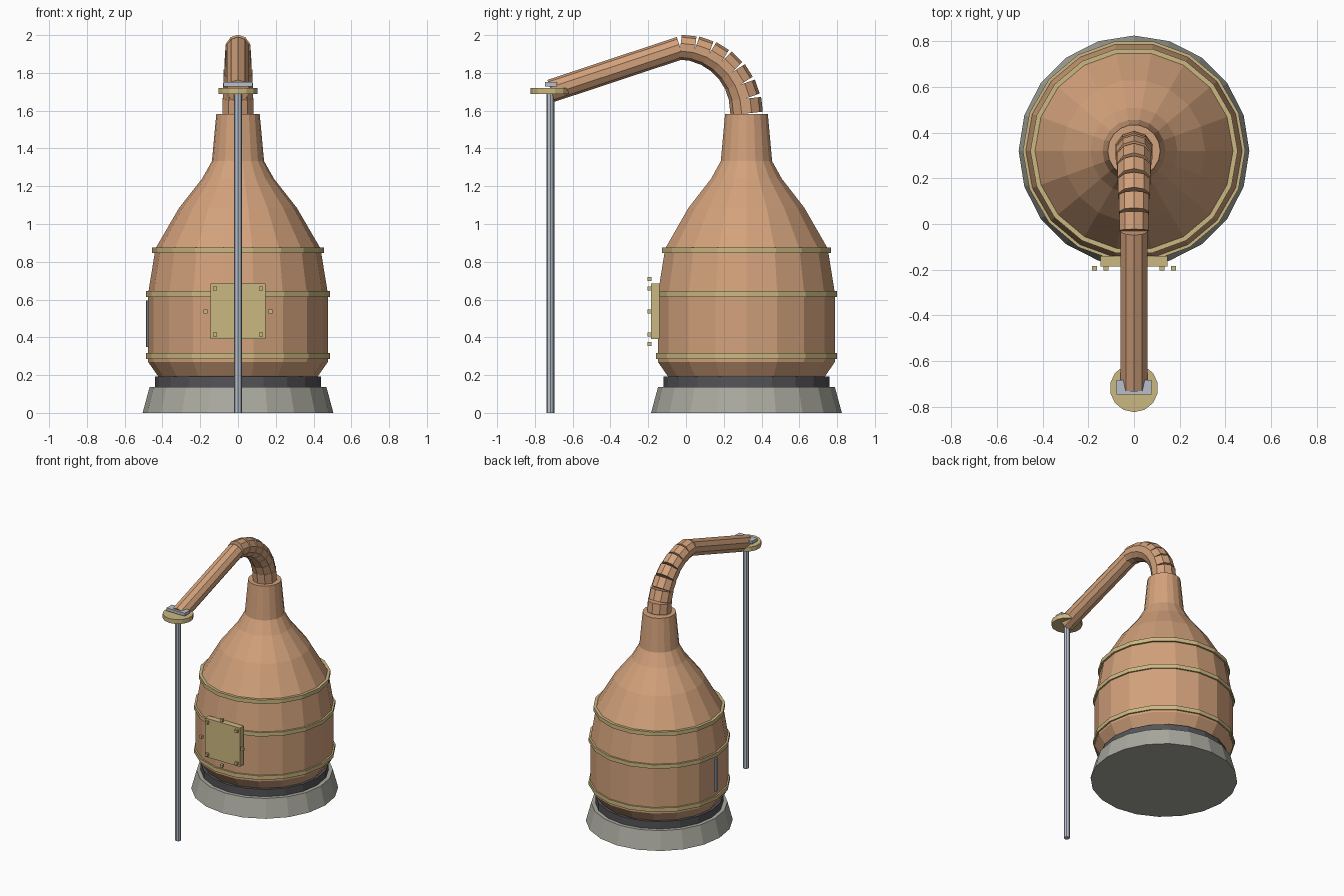
import bpy, bmesh, math
from mathutils import Vector, Matrix

if "Cube" in bpy.data.objects:
    bpy.data.objects.remove(bpy.data.objects["Cube"], do_unlink=True)


def material(name, rgb):
    m = bpy.data.materials.new(name)
    m.use_nodes = True
    m.diffuse_color = (*rgb, 1)
    m.node_tree.nodes["Principled BSDF"].inputs["Base Color"].default_value = (*rgb, 1)
    return m


COPPER = material("copper", (0.65, 0.36, 0.20))
BRASS = material("brass", (0.60, 0.48, 0.22))
STONE = material("stone", (0.40, 0.40, 0.35))
IRON = material("dark_iron", (0.09, 0.09, 0.10))
STEEL = material("steel", (0.48, 0.53, 0.60))
GLASS = material("gauge_glass", (0.26, 0.33, 0.40))

POT_Y = 0.32      # axis of the pot
POLE_Y = -0.718   # axis of the support pole


def finish(name, bm, mat):
    bmesh.ops.recalc_face_normals(bm, faces=bm.faces)
    mesh = bpy.data.meshes.new(name)
    bm.to_mesh(mesh)
    bm.free()
    mesh.materials.append(mat)
    obj = bpy.data.objects.new(name, mesh)
    bpy.context.scene.collection.objects.link(obj)
    return obj


def lathe(name, profile, sides, mat, closed=False):
    """Turn (radius, z) points round the pot axis; cap the ends or close into a hoop."""
    bm = bmesh.new()
    rings = []
    for r, z in profile:
        angles = [math.tau * i / sides for i in range(sides)]
        rings.append([bm.verts.new((r * math.cos(a), POT_Y + r * math.sin(a), z)) for a in angles])
    pairs = list(zip(rings, rings[1:]))
    if closed:
        pairs.append((rings[-1], rings[0]))
    else:
        bm.faces.new(rings[0])
        bm.faces.new(rings[-1])
    for a, b in pairs:
        for i in range(sides):
            j = (i + 1) % sides
            bm.faces.new((a[i], a[j], b[j], b[i]))
    return finish(name, bm, mat)


def rod(name, start, end, r1, r2, sides, mat):
    """Straight faceted cylinder between two points."""
    start, end = Vector(start), Vector(end)
    axis = end - start
    turn = axis.to_track_quat("Z", "Y").to_matrix().to_4x4()
    bm = bmesh.new()
    bmesh.ops.create_cone(bm, cap_ends=True, segments=sides, radius1=r1, radius2=r2,
                          depth=axis.length,
                          matrix=Matrix.Translation((start + end) / 2) @ turn)
    return finish(name, bm, mat)


def box(name, centre, size, mat):
    bm = bmesh.new()
    bmesh.ops.create_cube(bm, size=1, matrix=Matrix.Translation(centre) @ Matrix.Diagonal((*size, 1)))
    return finish(name, bm, mat)


# Foundation
lathe("stone_base", [(0.505, 0), (0.468, 0.137)], 20, STONE)
lathe("iron_ring", [(0.44, 0.137), (0.44, 0.192)], 20, IRON)

# Copper pot with shoulder and neck
lathe("pot_body", [(0.42, 0.19), (0.476, 0.27), (0.476, 0.63), (0.437, 0.87), (0.312, 1.085),
                   (0.19, 1.24), (0.138, 1.333), (0.115, 1.582)], 18, COPPER)

# Brass hoops
for name, r, z in (("lower_hoop", 0.487, 0.301), ("middle_hoop", 0.487, 0.629),
                   ("upper_hoop", 0.454, 0.861)):
    lathe(name, [(r, z - 0.015), (r, z + 0.015), (r - 0.03, z + 0.015), (r - 0.03, z - 0.015)],
          18, BRASS, closed=True)

# Access door and its ring of bolts
DOOR_Z = 0.537
box("access_door", (0, -0.163, DOOR_Z), (0.292, 0.044, 0.294), BRASS)
for i in range(8):
    a = math.tau * i / 8
    box("door_bolt", (0.173 * math.cos(a), -0.193, DOOR_Z + 0.173 * math.sin(a)),
        (0.021, 0.02, 0.021), BRASS)

# Sight gauge on the side of the pot
rod("sight_gauge", (-0.472, POT_Y, 0.35), (-0.472, POT_Y, 0.595), 0.015, 0.015, 8, GLASS)

# Segmented elbow: short straight pieces that open up along the outer bend
ELBOW_Y, ELBOW_Z, BEND, PIECES = -0.03, 1.585, 0.349, 7
step = math.pi / 2 / PIECES
for i in range(PIECES):
    a = (i + 0.5) * step
    mid = Vector((0, ELBOW_Y + BEND * math.cos(a), ELBOW_Z + BEND * math.sin(a)))
    along = Vector((0, -math.sin(a), math.cos(a))) * BEND * step / 2
    r = 0.086 - 0.02 * i / (PIECES - 1)
    rod("elbow_segment", mid - along, mid + along, r, r, 10, COPPER)

# Sloping pipe to the support
rod("sloping_pipe", (0, ELBOW_Y, 1.932), (0, -0.715, 1.705), 0.061, 0.061, 10, COPPER)

# Support pole, flange and clamp
rod("support_pole", (0, POLE_Y, 0), (0, POLE_Y, 1.69), 0.021, 0.021, 8, STEEL)
rod("pipe_flange", (0, POLE_Y, 1.687), (0, POLE_Y, 1.72), 0.106, 0.106, 14, BRASS)
box("pipe_clamp", (0, POLE_Y + 0.003, 1.74), (0.154, 0.064, 0.022), STEEL)
